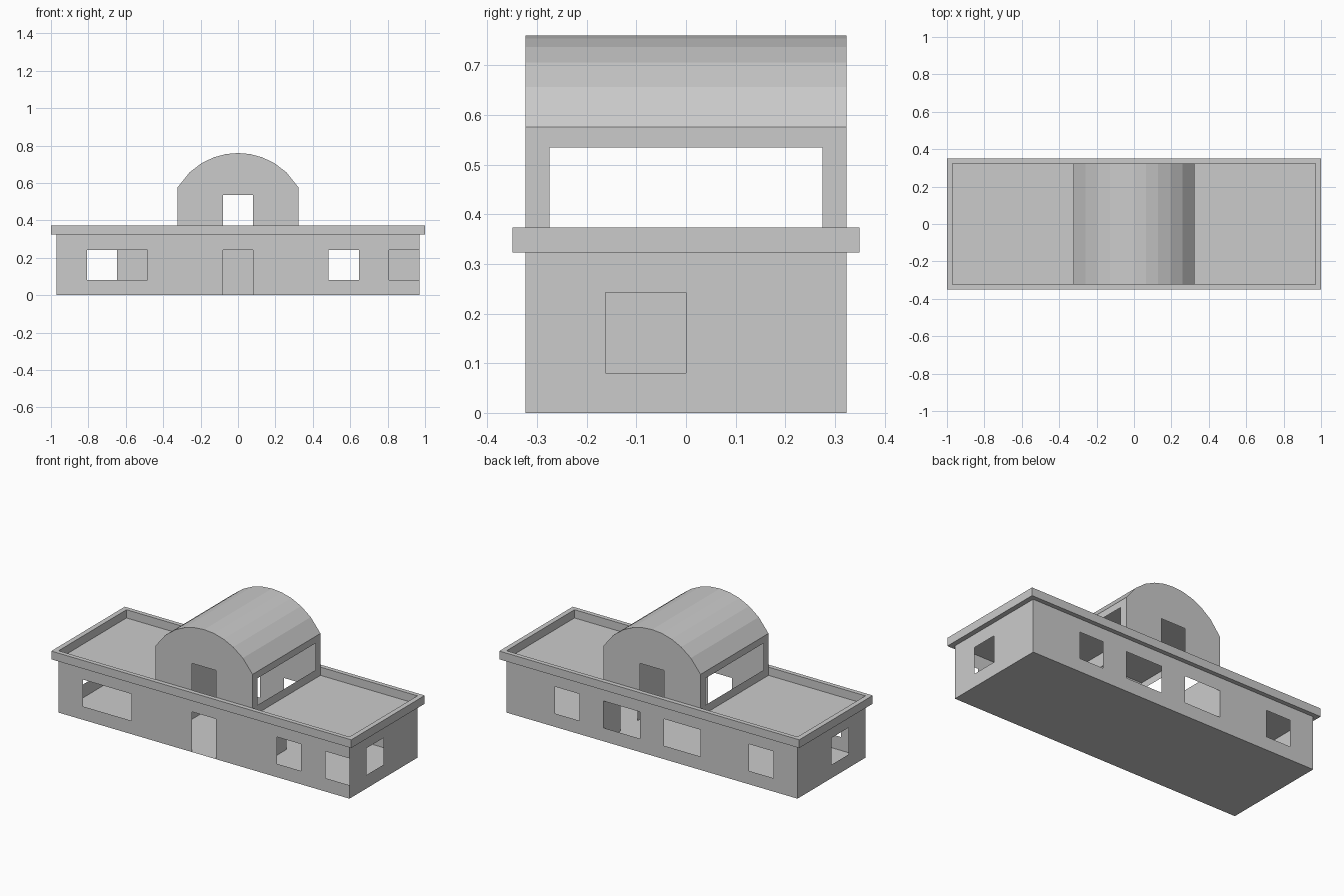
import bpy, bmesh, math

if "Cube" in bpy.data.objects:
    bpy.data.objects.remove(bpy.data.objects["Cube"])

U = 0.97 / 12          # planning module: plan is 24 x 8 modules
H = 4 * U              # main wall height
RIM = 0.373            # parapet top
SPRING = 0.576         # underside of the vault
TOP = 0.76


def finish(name, bm):
    bmesh.ops.remove_doubles(bm, verts=bm.verts, dist=1e-5)
    mesh = bpy.data.meshes.new(name)
    bm.to_mesh(mesh)
    bm.free()
    obj = bpy.data.objects.new(name, mesh)
    bpy.context.collection.objects.link(obj)
    return obj


def panel(name, place, a0, a1, b0, b1, holes=()):
    """Thin rectangular sheet with rectangular openings (a0, a1, b0, b1)."""
    sa = sorted({a0, a1, *[v for h in holes for v in h[:2]]})
    sb = sorted({b0, b1, *[v for h in holes for v in h[2:]]})
    bm = bmesh.new()
    for p, q in zip(sa, sa[1:]):
        for r, s in zip(sb, sb[1:]):
            ma, mb = (p + q) / 2, (r + s) / 2
            if any(h[0] < ma < h[1] and h[2] < mb < h[3] for h in holes):
                continue
            corners = ((p, r), (q, r), (q, s), (p, s))
            bm.faces.new([bm.verts.new(place(a, b)) for a, b in corners])
    return finish(name, bm)


def across(y):
    return lambda a, b: (a, y, b)


def along(x):
    return lambda a, b: (x, a, b)


def level(z):
    return lambda a, b: (a, b, z)


def window(a, b):
    return (a * U, b * U, U, 3 * U)


def door(a, b):
    return (a * U, b * U, 0, 3 * U)


L, W = 12 * U, 4 * U

# Main building shell
panel("floor", level(0), -L, L, -W, W)
panel("front_wall", across(-W), -L, L, 0, H,
      [window(-10, -6), door(-1, 1), window(6, 8), window(10, 12)])
panel("back_wall", across(W), -L, L, 0, H,
      [window(-10, -8), window(-4, -1), window(1, 4), window(6, 8)])
for side, x in (("left", -L), ("right", L)):
    panel(side + "_wall", along(x), -W, W, 0, H, [window(-2, 0)])

# Inner partitions under the clerestory sides
panel("left_partition", along(-W), -W, W, 0, H, [door(-2, 0)])
panel("right_partition", along(W), -W, W, 0, H, [door(0, 2)])

# Flat roofs over the two wings
for side, x0, x1 in (("left", -L, -W), ("right", W, L)):
    panel(side + "_roof", level(H), x0, x1, -W, W)

# Overhanging parapet ring
bm = bmesh.new()
loops = []
for hx, hy, z in ((1, 0.35, H), (1, 0.35, RIM), (L, W, RIM), (L, W, H)):
    loops.append([bm.verts.new((sx * hx, sy * hy, z))
                  for sx, sy in ((-1, -1), (1, -1), (1, 1), (-1, 1))])
for i in range(4):
    lo, hi = loops[i], loops[(i + 1) % 4]
    for j in range(4):
        k = (j + 1) % 4
        bm.faces.new((lo[j], lo[k], hi[k], hi[j]))
finish("parapet", bm)

# Raised clerestory walls
sill, head = RIM, RIM + 2 * U
for side, s in (("front", -1), ("back", 1)):
    panel(side + "_clerestory", across(s * W), -W, W, H, SPRING,
          [(-U, U, sill, head)])
for side, s in (("left", -1), ("right", 1)):
    panel(side + "_clerestory", along(s * W), -W, W, H, SPRING,
          [(-3.4 * U, 3.4 * U, sill, head)])

# Faceted barrel vault, closed at both ends
rise = TOP - SPRING
radius = (W * W + rise * rise) / (2 * rise)
profile = []
for i in range(11):
    x = -W + 2 * W * i / 10
    profile.append((x, TOP - radius + math.sqrt(radius * radius - x * x)))
bm = bmesh.new()
end = bm.faces.new([bm.verts.new((x, -W, z)) for x, z in profile])
ext = bmesh.ops.extrude_face_region(bm, geom=[end], use_keep_orig=True)
moved = [g for g in ext["geom"] if isinstance(g, bmesh.types.BMVert)]
bmesh.ops.translate(bm, verts=moved, vec=(0, 2 * W, 0))
bmesh.ops.recalc_face_normals(bm, faces=bm.faces)
finish("barrel_vault", bm)
